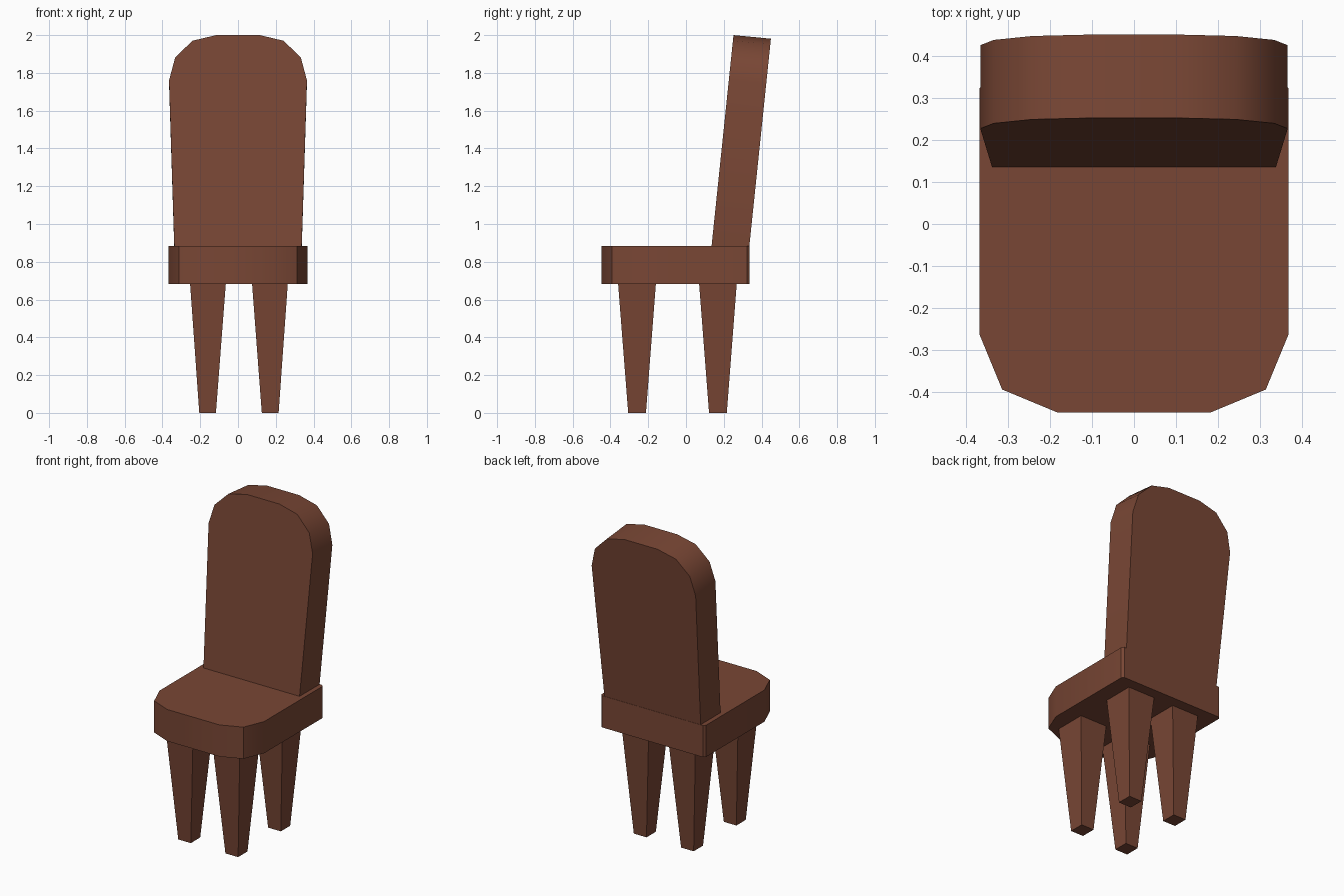
import bpy, bmesh, math
from mathutils import Vector

if "Cube" in bpy.data.objects:
    bpy.data.objects.remove(bpy.data.objects["Cube"])

wood = bpy.data.materials.new("brown_wood")
wood.diffuse_color = (0.19, 0.062, 0.035, 1)
wood.use_nodes = True
wood.node_tree.nodes["Principled BSDF"].inputs["Base Color"].default_value = wood.diffuse_color


def loft(name, start, end, smooth=None):
    """Solid between two matching loops of points."""
    bm = bmesh.new()
    a = [bm.verts.new(p) for p in start]
    b = [bm.verts.new(p) for p in end]
    n = len(a)
    bm.faces.new(a)
    bm.faces.new(b)
    for i in range(n):
        j = (i + 1) % n
        bm.faces.new((a[i], a[j], b[j], b[i]))
    bmesh.ops.recalc_face_normals(bm, faces=bm.faces[:])
    mesh = bpy.data.meshes.new(name)
    bm.to_mesh(mesh)
    bm.free()
    mesh.materials.append(wood)
    obj = bpy.data.objects.new(name, mesh)
    bpy.context.collection.objects.link(obj)
    if smooth:
        bpy.ops.object.select_all(action='DESELECT')
        obj.select_set(True)
        bpy.context.view_layer.objects.active = obj
        bpy.ops.object.shade_smooth_by_angle(angle=math.radians(smooth))
    return obj


def mirrored(half):
    """Close a right-hand outline with its mirror image."""
    return half + [(-x, v) for x, v in reversed(half)]


def rect(x0, x1, y0, y1, z):
    return [(x0, y0, z), (x1, y0, z), (x1, y1, z), (x0, y1, z)]


# Seat slab with clipped front corners
seat = mirrored([(0.183, -0.447), (0.313, -0.393), (0.367, -0.262),
                 (0.367, 0.322), (0.355, 0.337)])
loft("seat", [(x, y, 0.683) for x, y in seat],
     [(x, y, 0.884) for x, y in seat], 30)

# Leaning backrest with rounded top
back = mirrored([(0.337, 0.88), (0.365, 1.76), (0.333, 1.88),
                 (0.242, 1.97), (0.115, 2.0)])
front = [Vector((x, 0.135 + (z - 0.88) * 0.104, z)) for x, z in back]
depth = Vector((0, 0.198, -0.019))
loft("backrest", front, [p + depth for p in front], 40)

# Tapered square legs
for side, top_x, foot_x in (("left", (-0.254, -0.064), (-0.205, -0.117)),
                            ("right", (0.074, 0.264), (0.126, 0.215))):
    for end, top_y, foot_y in (("front", (-0.36, -0.159), (-0.306, -0.212)),
                               ("back", (0.069, 0.269), (0.122, 0.216))):
        loft(f"{end}_{side}_leg", rect(*foot_x, *foot_y, 0),
             rect(*top_x, *top_y, 0.69))
